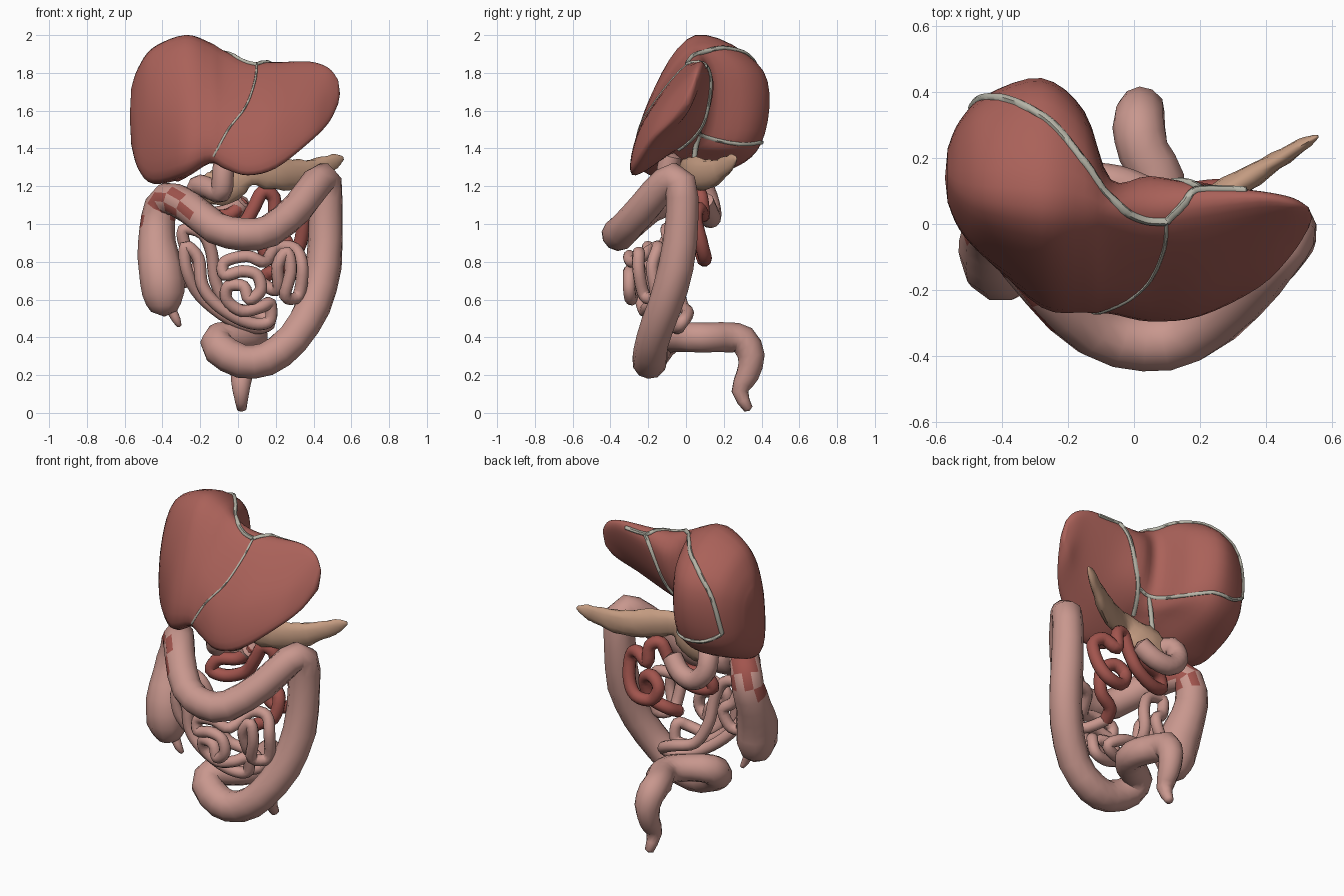
import bpy, bmesh, math, random
from mathutils import Vector
from mathutils.bvhtree import BVHTree

random.seed(4)


def material(name, rgb):
    m = bpy.data.materials.new(name)
    m.diffuse_color = (*rgb, 1)
    return m


LIVER = material("liver_red", (0.40, 0.12, 0.10))
RED = material("jejunum_red", (0.36, 0.09, 0.075))
PINK = material("bowel_pink", (0.58, 0.31, 0.27))
TAN = material("pancreas_tan", (0.55, 0.33, 0.22))
PALE = material("ligament_grey", (0.47, 0.46, 0.39))


def spline(pts, steps, closed=False):
    """Smooth curve through the points, of any dimension."""
    p = [Vector(q) for q in pts]
    n, out = len(p), []
    for i in range(n if closed else n - 1):
        if closed:
            a, b, c, d = (p[(i + k) % n] for k in (-1, 0, 1, 2))
        else:
            a, b, c, d = p[max(i - 1, 0)], p[i], p[i + 1], p[min(i + 2, n - 1)]
        for s in range(steps):
            t = s / steps
            out.append(0.5 * (2 * b + (c - a) * t + (2 * a - 5 * b + 4 * c - d) * t * t
                              + (3 * b - a - 3 * c + d) * t ** 3))
    return out if closed else out + [p[-1]]


def skin(name, rings, tip_a, tip_b, mat, angle=60):
    """Join a list of rings into a closed object with a point at each end."""
    bm = bmesh.new()
    rv = [[bm.verts.new(p) for p in r] for r in rings]
    a, b = bm.verts.new(tip_a), bm.verts.new(tip_b)
    n = len(rv[0])
    for i in range(n):
        j = (i + 1) % n
        for r, s in zip(rv, rv[1:]):
            bm.faces.new((r[i], r[j], s[j], s[i]))
        bm.faces.new((a, rv[0][j], rv[0][i]))
        bm.faces.new((b, rv[-1][i], rv[-1][j]))
    bmesh.ops.recalc_face_normals(bm, faces=bm.faces)
    me = bpy.data.meshes.new(name)
    bm.to_mesh(me)
    bm.free()
    ob = bpy.data.objects.new(name, me)
    bpy.context.collection.objects.link(ob)
    me.materials.append(mat)
    bpy.ops.object.select_all(action='DESELECT')
    ob.select_set(True)
    bpy.context.view_layer.objects.active = ob
    bpy.ops.object.shade_smooth_by_angle(angle=math.radians(angle))
    return ob


def tube(name, pts, mat, r=None, sides=10, steps=3, flat=1.0, snap=None, wobble=0.0):
    """Sweep a circle along points (x, y, z[, radius])."""
    path = spline([q if r is None else (*q, r) for q in pts], steps)
    cs, rs = [p.to_3d() for p in path], [p[3] for p in path]
    if snap:
        cs = [snap.find_nearest(c)[0] for c in cs]
    rings, nrm = [], None
    for i, c in enumerate(cs):
        t = (cs[min(i + 1, len(cs) - 1)] - cs[max(i - 1, 0)]).normalized()
        if nrm is None:
            nrm = t.cross(Vector((0, 0, 1) if abs(t.z) < 0.9 else (1, 0, 0)))
        nrm = (nrm - t * nrm.dot(t)).normalized()
        bn = t.cross(nrm)
        ring = []
        for k in range(sides):
            w, q = 2 * math.pi * k / sides, rs[i] * (1 + random.uniform(-wobble, wobble))
            ring.append(c + nrm * math.cos(w) * q * flat + bn * math.sin(w) * q)
        rings.append(ring)
    ta = cs[0] + (cs[0] - cs[1]).normalized() * rs[0] * 0.45
    tb = cs[-1] + (cs[-1] - cs[-2]).normalized() * rs[-1] * 0.45
    return skin(name, rings, ta, tb, mat)


# Liver: side-on sections (y, z) from the thick right lobe to the thin left lobe
# order: front edge, front, top, upper back, lower back, underside
sections = [
    (-.565, .08, 1.45, .07, 1.6, .14, 1.72, .22, 1.65, .22, 1.5, .15, 1.42),
    (-.53, .0, 1.32, .0, 1.6, .10, 1.82, .29, 1.72, .29, 1.45, .15, 1.32),
    (-.45, -.07, 1.24, -.09, 1.62, .07, 1.93, .36, 1.78, .36, 1.43, .16, 1.265),
    (-.28, -.23, 1.28, -.18, 1.67, .05, 2.0, .41, 1.81, .4, 1.43, .17, 1.28),
    (-.15, -.25, 1.34, -.2, 1.64, .04, 1.955, .31, 1.82, .31, 1.45, .08, 1.36),
    (-.07, -.26, 1.30, -.22, 1.58, .02, 1.905, .13, 1.8, .1, 1.48, -.05, 1.38),
    (.05, -.285, 1.26, -.24, 1.52, .0, 1.85, .14, 1.78, .1, 1.55, -.08, 1.38),
    (.2, -.275, 1.30, -.21, 1.56, .02, 1.84, .12, 1.80, .05, 1.58, -.1, 1.4),
    (.38, -.19, 1.44, -.12, 1.63, .05, 1.845, .1, 1.82, .05, 1.66, -.06, 1.5),
    (.48, -.09, 1.54, -.04, 1.68, .05, 1.82, .08, 1.79, .05, 1.68, .0, 1.58),
    (.53, -.01, 1.64, .0, 1.69, .04, 1.76, .05, 1.74, .04, 1.69, .02, 1.64)]
loops = [spline([(s[0], s[i], s[i + 1]) for i in range(1, 12, 2)], 6, True) for s in sections]
columns = [spline(col, 4) for col in zip(*loops)]
liver = skin("liver", list(zip(*columns)), (-.573, .14, 1.57), (.54, .02, 1.69), LIVER)
surface = BVHTree.FromPolygons([v.co for v in liver.data.vertices],
                               [p.vertices[:] for p in liver.data.polygons])

# Ligaments laid on the liver surface
tube("falciform_ligament", [(.1, .0, 1.86), (.09, -.08, 1.76), (.04, -.18, 1.62), (-.05, -.24, 1.5),
     (-.13, -.26, 1.36)], PALE, .006, 6, 8, snap=surface)
tube("coronary_ligament_upper", [(.1, .0, 1.86), (.03, .01, 1.87), (-.05, .06, 1.9), (-.15, .2, 1.94),
     (-.25, .3, 1.9), (-.36, .37, 1.83), (-.45, .39, 1.72), (-.5, .36, 1.5)],
     PALE, .013, 6, 8, snap=surface)
tube("coronary_ligament_lower", [(-.5, .36, 1.5), (-.4, .42, 1.43), (-.25, .42, 1.42), (-.13, .28, 1.42),
     (-.05, .1, 1.46), (.02, .07, 1.5)], PALE, .011, 6, 8, snap=surface)
tube("left_triangular_ligament", [(.1, .0, 1.86), (.15, .06, 1.86), (.2, .11, 1.84), (.34, .11, 1.84)],
     PALE, .012, 6, 8, snap=surface)
tube("lesser_omentum_edge", [(.2, .12, 1.84), (.14, .13, 1.75), (.08, .11, 1.6), (.03, .07, 1.5),
     (-.03, -.04, 1.39)], PALE, .013, 6, 8, snap=surface)
tube("bile_duct", [(-.05, .07, 1.48), (-.08, .05, 1.4), (-.1, .04, 1.3), (-.13, .03, 1.22)],
     PALE, .014, 8)
tube("gallbladder", [(-.33, -.13, 1.25, .03), (-.28, -.08, 1.29, .04), (-.22, -.02, 1.34, .03),
     (-.12, .03, 1.38, .012)], RED, sides=10)

# Large bowel, from the blind pouch to the outlet
colon = tube("large_intestine", [
    (-.39, -.11, .54, .07), (-.395, -.12, .63, .115), (-.41, -.1, .76, .118), (-.43, -.04, .9, .1),
    (-.42, .0, 1.03, .092), (-.375, -.04, 1.135, .088), (-.26, -.19, 1.09, .086), (-.12, -.32, .98, .085),
    (.03, -.36, .945, .087), (.17, -.335, .965, .087), (.32, -.22, 1.09, .086), (.42, -.1, 1.22, .085),
    (.465, -.03, 1.22, .085), (.465, -.02, 1.03, .09), (.455, -.05, .78, .094), (.4, -.11, .57, .092),
    (.29, -.175, .39, .09), (.15, -.19, .285, .092), (.02, -.19, .275, .09), (-.1, -.16, .34, .09),
    (-.1, -.09, .395, .085), (-.01, -.04, .4, .08), (.07, .04, .4, .08), (.075, .13, .4, .08),
    (.03, .22, .4, .08), (.015, .3, .385, .08),
    (.02, .345, .3, .072), (.02, .325, .2, .06), (.015, .285, .115, .045), (.02, .33, .02, .025)],
    PINK, sides=11, steps=2, wobble=.03)
# blotchy red bend under the liver
colon.data.materials.append(RED)
for p in colon.data.polygons:
    if p.center.x < -.28 and 1.0 < p.center.z and random.random() < .4:
        p.material_index = 1
tube("appendix", [(-.37, -.11, .57, .03), (-.345, -.11, .53, .026), (-.325, -.11, .49, .022),
     (-.31, -.1, .46, .012)], PINK, sides=8, steps=2)

# Pancreas: flattened leaf with the tail to the side
tube("pancreas", [(-.2, .04, 1.18, .05), (-.14, .03, 1.19, .09), (-.04, .02, 1.22, .1),
     (.06, .0, 1.28, .075), (.2, .05, 1.265, .085), (.33, .13, 1.265, .075), (.43, .19, 1.295, .055),
     (.51, .24, 1.33, .04), (.555, .265, 1.35, .012)], TAN, sides=12, flat=.5, wobble=.1)

# Duodenum: short stub then a C-shaped bend
tube("duodenum", [(-.07, -.08, 1.36), (-.08, -.1, 1.26), (-.09, -.08, 1.17), (-.15, .0, 1.19),
     (-.21, .08, 1.2), (-.22, .12, 1.11), (-.15, .13, 1.04), (-.05, .12, 1.05), (.03, .09, 1.12)],
     PINK, .058, 12)

# Red upper coils of the small bowel
tube("jejunum", [
    (.03, .09, 1.12), (-.04, .06, 1.05), (-.15, .03, 1.03), (-.19, .01, .96), (-.1, .03, .94),
    (.02, .05, .99), (.08, .05, 1.08), (.13, .06, 1.17), (.19, .08, 1.14), (.2, .09, 1.04),
    (.28, .07, 1.08), (.34, .05, 1.03), (.33, .08, .9), (.27, .1, .82), (.17, .09, .82),
    (.13, .08, .9), (.19, .06, .95), (.26, .03, .9), (.24, .0, .78), (.15, -.03, .73), (.12, -.1, .69)],
    RED, .037, 10, 4)

# Pink lower coils of the small bowel, ending at the pouch
tube("ileum", [
    (.12, -.1, .69), (.21, -.2, .65), (.21, -.25, .78), (.26, -.25, .85), (.28, -.25, .75),
    (.25, -.22, .62), (.32, -.16, .62), (.34, -.18, .77), (.3, -.15, .87), (.2, -.17, .87),
    (.14, -.28, .8), (.05, -.3, .83), (-.07, -.28, .8), (-.07, -.29, .73), (.02, -.3, .75),
    (.1, -.3, .73), (.12, -.3, .65), (.06, -.29, .6), (.03, -.28, .67), (-.05, -.26, .67),
    (-.06, -.24, .6), (.02, -.22, .54), (.12, -.2, .56), (.17, -.16, .58), (.17, -.14, .49),
    (.1, -.15, .47), (.0, -.17, .5), (-.12, -.19, .58), (-.19, -.2, .68), (-.21, -.2, .82),
    (-.28, -.2, .88), (-.27, -.19, .75), (-.2, -.14, .62), (-.05, -.1, .5), (.1, -.05, .45),
    (.17, -.02, .48), (.08, .01, .53), (-.05, -.02, .57), (-.12, -.05, .7), (-.14, -.08, .85),
    (-.19, -.1, .95), (-.29, -.1, .97), (-.27, -.08, .86), (-.21, -.06, .8), (-.26, -.07, .7),
    (-.35, -.1, .7)], PINK, .033, 10, 4)
